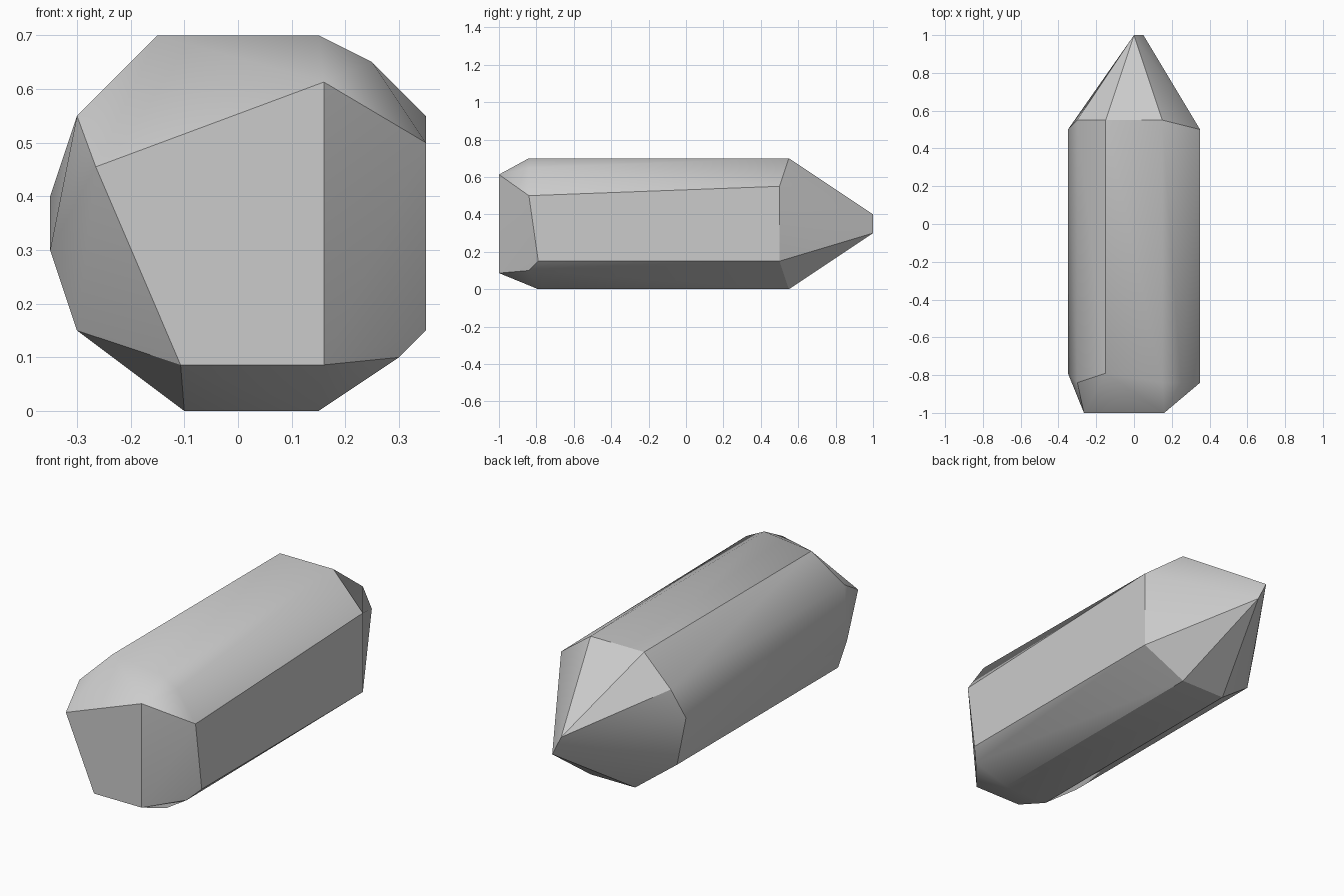
import bpy
import bmesh
import math

# Remove the default cube
cube = bpy.data.objects.get("Cube")
if cube:
    bpy.data.objects.remove(cube, do_unlink=True)

# Stone material
stone = bpy.data.materials.new("grey_stone")
stone.use_nodes = True
grey = (0.6, 0.6, 0.6, 1)
stone.diffuse_color = grey
stone.node_tree.nodes["Principled BSDF"].inputs["Base Color"].default_value = grey

# Cut outlines along the shard, as (x, y, z) corners
front_facet = [(-0.265, -1, 0.455), (0.16, -1, 0.613),
               (0.16, -1, 0.086), (-0.107, -1, 0.086)]
front_shoulder = [(-0.15, -0.79, 0.7), (0.15, -0.84, 0.7), (0.25, -0.84, 0.65),
                  (0.35, -0.84, 0.5), (0.35, -0.79, 0.15), (0.3, -0.84, 0.1),
                  (0.15, -0.79, 0), (-0.1, -0.79, 0), (-0.3, -0.79, 0.15),
                  (-0.35, -0.79, 0.3), (-0.3, -0.84, 0.55)]
rear_shoulder = [(-0.15, 0.55, 0.7), (0.15, 0.55, 0.7), (0.35, 0.5, 0.55),
                 (0.35, 0.5, 0.15), (0.15, 0.55, 0), (-0.1, 0.55, 0),
                 (-0.3, 0.5, 0.15), (-0.35, 0.5, 0.4), (-0.3, 0.55, 0.55)]
rear_tip = [(0, 1, 0.4), (0.05, 1, 0.3)]

# Wrap the outlines in a faceted convex skin
bm = bmesh.new()
for outline in (front_facet, front_shoulder, rear_shoulder, rear_tip):
    for corner in outline:
        bm.verts.new(corner)
hull = bmesh.ops.convex_hull(bm, input=bm.verts[:])
spare = {v for v in hull["geom_interior"] + hull["geom_unused"]
         if isinstance(v, bmesh.types.BMVert) and not v.link_faces}
bmesh.ops.delete(bm, geom=list(spare), context='VERTS')
bmesh.ops.dissolve_limit(bm, angle_limit=math.radians(0.5),
                         verts=bm.verts[:], edges=bm.edges[:])
bmesh.ops.recalc_face_normals(bm, faces=bm.faces[:])

mesh = bpy.data.meshes.new("crystal_shard")
bm.to_mesh(mesh)
bm.free()
mesh.materials.append(stone)
shard = bpy.data.objects.new("crystal_shard", mesh)
bpy.context.collection.objects.link(shard)

# Soft shading between shallow facets, crisp main edges
bpy.ops.object.select_all(action='DESELECT')
shard.select_set(True)
bpy.context.view_layer.objects.active = shard
bpy.ops.object.shade_smooth_by_angle(angle=math.radians(30))
